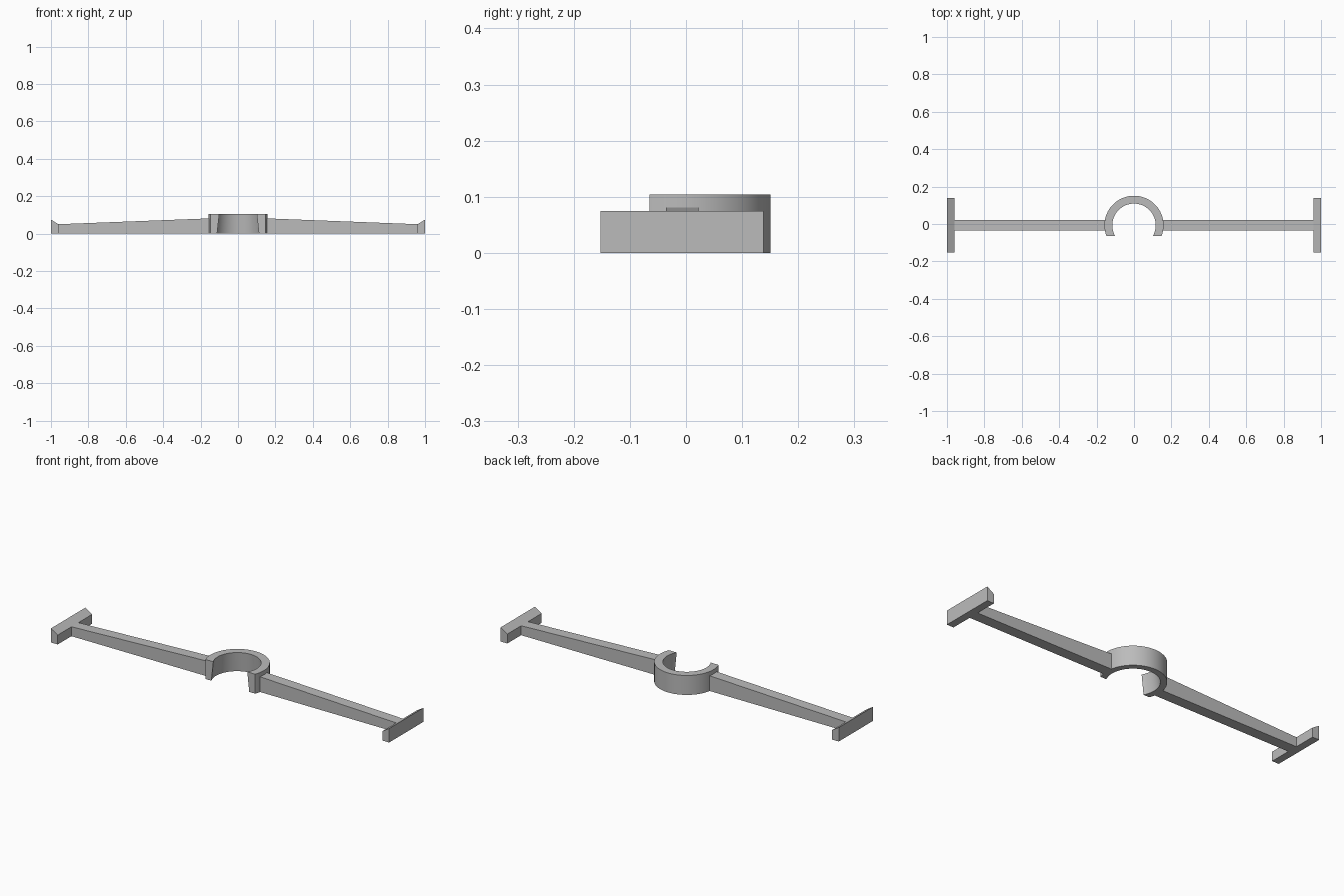
import bpy, bmesh, math

old = bpy.data.objects.get("Cube")
if old:
    bpy.data.objects.remove(old, do_unlink=True)

grey = bpy.data.materials.new("plain grey")
grey.use_nodes = True
colour = (0.5, 0.5, 0.5, 1)
grey.diffuse_color = colour
grey.node_tree.nodes["Principled BSDF"].inputs["Base Color"].default_value = colour

MID_Y = -0.007


def finish(bm, name):
    bmesh.ops.recalc_face_normals(bm, faces=bm.faces)
    mesh = bpy.data.meshes.new(name)
    bm.to_mesh(mesh)
    bm.free()
    mesh.materials.append(grey)
    obj = bpy.data.objects.new(name, mesh)
    bpy.context.collection.objects.link(obj)
    return obj


def extrude_profile(name, profile, half_width, side):
    """Side profile in x-z, extruded along y and mirrored by side."""
    bm = bmesh.new()
    face = bm.faces.new([bm.verts.new((side * x, MID_Y - half_width, z)) for x, z in profile])
    moved = bmesh.ops.extrude_face_region(bm, geom=[face])["geom"]
    bmesh.ops.translate(bm, vec=(0, 2 * half_width, 0),
                        verts=[v for v in moved if isinstance(v, bmesh.types.BMVert)])
    return finish(bm, name)


# Tapered arms and sloped end plates
for label, side in (("left", 1), ("right", -1)):
    extrude_profile(label + "_arm", [(0.138, 0), (0.97, 0), (0.97, 0.05), (0.138, 0.082)], 0.029, side)
    extrude_profile(label + "_end_plate", [(0.96, 0), (1, 0), (1, 0.075), (0.96, 0.05)], 0.145, side)

# Open clip ring: bore widens downward, both ends cut flat
SEGMENTS = 64
CUT = 0.058
section = [(0.158, 0), (0.158, 0.104), (0.116, 0.104), (0.126, 0)]
bm = bmesh.new()
loops = []
for i in range(SEGMENTS + 1):
    loop = []
    for r, z in section:
        start = -math.asin(CUT / r)
        a = start + (math.pi - 2 * start) * i / SEGMENTS
        loop.append(bm.verts.new((r * math.cos(a), MID_Y + r * math.sin(a), z)))
    loops.append(loop)
for a, b in zip(loops, loops[1:]):
    for k in range(4):
        n = (k + 1) % 4
        bm.faces.new((a[k], a[n], b[n], b[k]))
bm.faces.new(loops[0])
bm.faces.new(loops[-1])
ring = finish(bm, "clip_ring")

bpy.ops.object.select_all(action="DESELECT")
ring.select_set(True)
bpy.context.view_layer.objects.active = ring
bpy.ops.object.shade_smooth_by_angle(angle=math.radians(30))
